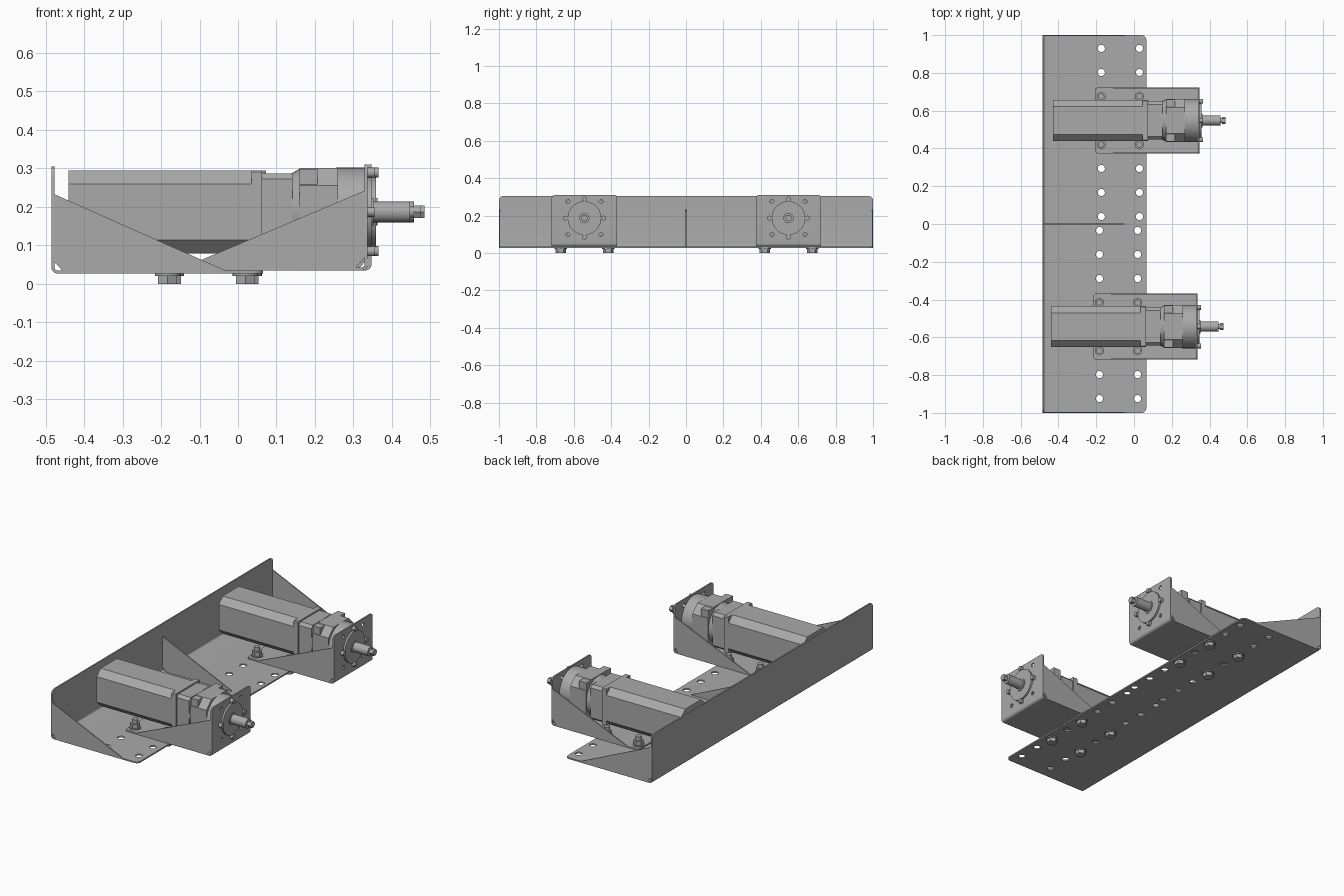
import bpy, bmesh, math
from mathutils import Matrix, Vector

cube = bpy.data.objects.get("Cube")
if cube:
    bpy.data.objects.remove(cube, do_unlink=True)

steel = bpy.data.materials.new("grey_steel")
steel.use_nodes = True
steel.diffuse_color = (0.4, 0.4, 0.4, 1)
steel.node_tree.nodes["Principled BSDF"].inputs["Base Color"].default_value = (0.4, 0.4, 0.4, 1)

SHEET = 0.008      # sheet metal thickness
AXIS_Z = 0.187     # height of the motor axis
PITCH = 0.1272     # spacing of the hole pattern


def finish(bm, name, smooth=True):
    bmesh.ops.recalc_face_normals(bm, faces=bm.faces)
    mesh = bpy.data.meshes.new(name)
    bm.to_mesh(mesh)
    bm.free()
    mesh.materials.append(steel)
    obj = bpy.data.objects.new(name, mesh)
    bpy.context.collection.objects.link(obj)
    if smooth:
        bpy.ops.object.select_all(action="DESELECT")
        obj.select_set(True)
        bpy.context.view_layer.objects.active = obj
        bpy.ops.object.shade_smooth_by_angle(angle=math.radians(30))
    return obj


def add_prism(bm, points, start, depth):
    """Extrude a list of 3D points along the depth vector."""
    face = bm.faces.new([bm.verts.new(Vector(p) + Vector(start)) for p in points])
    out = bmesh.ops.extrude_face_region(bm, geom=[face])
    verts = [g for g in out["geom"] if isinstance(g, bmesh.types.BMVert)]
    bmesh.ops.translate(bm, verts=verts, vec=depth)


def add_cylinder(bm, axis, center, radius, start, end, sides=32, tip=None):
    """Cylinder along 'X' or 'Z'; center gives the other two coordinates."""
    mid = (start + end) / 2
    if axis == "X":
        place = Matrix.Translation((mid, *center)) @ Matrix.Rotation(math.pi / 2, 4, "Y")
    else:
        place = Matrix.Translation((*center, mid))
    bmesh.ops.create_cone(bm, cap_ends=True, segments=sides, radius1=radius,
                          radius2=radius if tip is None else tip,
                          depth=end - start, matrix=place)


def chamfered(half, cut):
    """Square in the YZ plane with cut corners."""
    k = half - cut
    pts = [(half, -k), (half, k), (k, half), (-k, half),
           (-half, k), (-half, -k), (-k, -half), (k, -half)]
    return [(0, y, z) for y, z in pts]


def bent_sheet(name, tail, wall, low, high, y0, y1, radius, corner):
    """L-shaped sheet: floor from tail to wall, bend, then upright up to high."""
    s = 1 if wall > tail else -1
    prof = [(tail, low)]
    for r, order in ((radius + SHEET, range(7)), (radius, range(6, -1, -1))):
        if r == radius:
            prof += [(wall, high), (wall - s * SHEET, high)]
        for i in order:
            a = i * math.pi / 12
            prof.append((wall - s * (radius + SHEET) + s * r * math.sin(a),
                         low + SHEET + radius - r * math.cos(a)))
    prof.append((tail, low + SHEET))
    bm = bmesh.new()
    add_prism(bm, [(x, y0, z) for x, z in prof], (0, 0, 0), (0, y1 - y0, 0))
    # round the free corners of floor and upright
    ends = [e for e in bm.edges if abs(e.calc_length() - SHEET) < 1e-4
            and (all(abs(v.co.x - tail) < 1e-5 for v in e.verts)
                 or all(abs(v.co.z - high) < 1e-5 for v in e.verts))]
    bmesh.ops.bevel(bm, geom=ends, offset=corner, segments=5, profile=0.5, affect="EDGES")
    return finish(bm, name)


def drill(obj, cutter_bm):
    cutter = finish(cutter_bm, "hole_cutter", False)
    cutter.hide_render = True
    mod = obj.modifiers.new("holes", "BOOLEAN")
    mod.operation = "DIFFERENCE"
    mod.solver = "EXACT"
    mod.object = cutter
    bpy.ops.object.select_all(action="DESELECT")
    bpy.context.view_layer.objects.active = obj
    obj.select_set(True)
    bpy.ops.object.modifier_apply(modifier=mod.name)
    bpy.data.objects.remove(cutter, do_unlink=True)


def gusset(name, points, y, thick=0.006):
    bm = bmesh.new()
    add_prism(bm, [(x, y - thick / 2, z) for x, z in points], (0, 0, 0), (0, thick, 0))
    return finish(bm, name, False)


# Long mounting tray with its back wall and two rows of holes
tray = bent_sheet("mounting_tray", 0.065, -0.485, 0.027, 0.305, -1, 1, 0.008, 0.025)
holes = bmesh.new()
for first, dx in ((0.93, 0.005), (-0.034, -0.005)):
    for k in range(8):
        for x in (-0.178, 0.024):
            add_cylinder(holes, "Z", (x + dx, first - k * PITCH), 0.019, 0, 0.06, 20)
drill(tray, holes)

# Tray gussets with a clipped corner at the bend
for name, y in (("front_gusset", -0.997), ("middle_gusset", 0), ("back_gusset", 0.997)):
    gusset("tray_" + name, [(-0.482, 0.235), (-0.482, 0.062), (-0.452, 0.03),
                            (-0.022, 0.03)], y)


def drive_unit(side, yc, dx):
    # Angle bracket carrying the motor
    bracket = bent_sheet(side + "_motor_bracket", -0.21 + dx, 0.342 + dx, 0.035, 0.31,
                         yc - 0.175, yc + 0.175, 0.008, 0.015)
    cut = bmesh.new()
    for sy in (-1, 1):
        for sz in (-1, 1):
            add_cylinder(cut, "X", (yc + sy * 0.088, AXIS_Z + sz * 0.088),
                         0.011, 0.3 + dx, 0.4 + dx, 16)
    drill(bracket, cut)
    for sy, label in ((-1, "front"), (1, "back")):
        gusset(f"{side}_bracket_{label}_gusset",
               [(x + dx, z) for x, z in ((0.336, 0.243), (0.336, 0.07), (0.308, 0.038),
                                         (-0.14, 0.038), (-0.14, 0.041))], yc + sy * 0.172)

    # Motor housing: long chamfered body, square end block, collar
    bm = bmesh.new()
    for half, cut_size, x0, x1 in ((0.108, 0.035, -0.435, 0.04), (0.108, 0.005, 0.04, 0.068),
                                   (0.1, 0.015, 0.068, 0.146)):
        add_prism(bm, chamfered(half, cut_size), (x0 + dx, yc, AXIS_Z), (x1 - x0, 0, 0))
    finish(bm, side + "_motor_housing", False)

    # Gearbox: neck, chamfered block with corner pads, round end
    bm = bmesh.new()
    center = (yc, AXIS_Z)
    add_cylinder(bm, "X", center, 0.098, 0.14 + dx, 0.165 + dx, tip=0.112)
    add_prism(bm, chamfered(0.114, 0.045), (0.165 + dx, yc, AXIS_Z), (0.1, 0, 0))
    add_cylinder(bm, "X", center, 0.115, 0.26 + dx, 0.334 + dx, 48)
    for sy in (-1, 1):
        for sz in (-1, 1):
            place = Matrix.Translation((0.188 + dx, yc + sy * 0.091, AXIS_Z + sz * 0.091))
            bmesh.ops.create_cube(bm, size=1, matrix=place @ Matrix.Diagonal((0.046, 0.042, 0.042, 1)))
    finish(bm, side + "_gearbox")

    # Output flange, stepped shaft and end screw
    bm = bmesh.new()
    for r, x0, x1 in ((0.09, 0.34, 0.353), (0.036, 0.35, 0.357), (0.027, 0.35, 0.452),
                      (0.014, 0.45, 0.463)):
        add_cylinder(bm, "X", center, r, x0 + dx, x1 + dx, 40)
    add_cylinder(bm, "X", center, 0.019, 0.461 + dx, 0.48 + dx, 6)
    finish(bm, side + "_output_shaft")

    # Flange screws
    bm = bmesh.new()
    for i in range(4):
        a = i * math.pi / 2
        spot = (yc + 0.102 * math.cos(a), AXIS_Z + 0.102 * math.sin(a))
        add_cylinder(bm, "X", spot, 0.013, 0.34 + dx, 0.36 + dx, 16)
    finish(bm, side + "_flange_screws")

    # Mounting bolts: hex head and washer below, washer, nut and stud above
    bm = bmesh.new()
    for x in (-0.178, 0.024):
        for sy in (-1, 1):
            spot = (x + dx, yc + sy * PITCH)
            add_cylinder(bm, "Z", spot, 0.028, 0, 0.021, 6)
            add_cylinder(bm, "Z", spot, 0.033, 0.021, 0.027, 24)
            add_cylinder(bm, "Z", spot, 0.031, 0.043, 0.049, 24)
            add_cylinder(bm, "Z", spot, 0.026, 0.049, 0.072, 6)
            add_cylinder(bm, "Z", spot, 0.016, 0.027, 0.095, 16)
    finish(bm, side + "_mounting_bolts")


drive_unit("back", 0.548, 0.005)
drive_unit("front", -0.543, -0.005)
